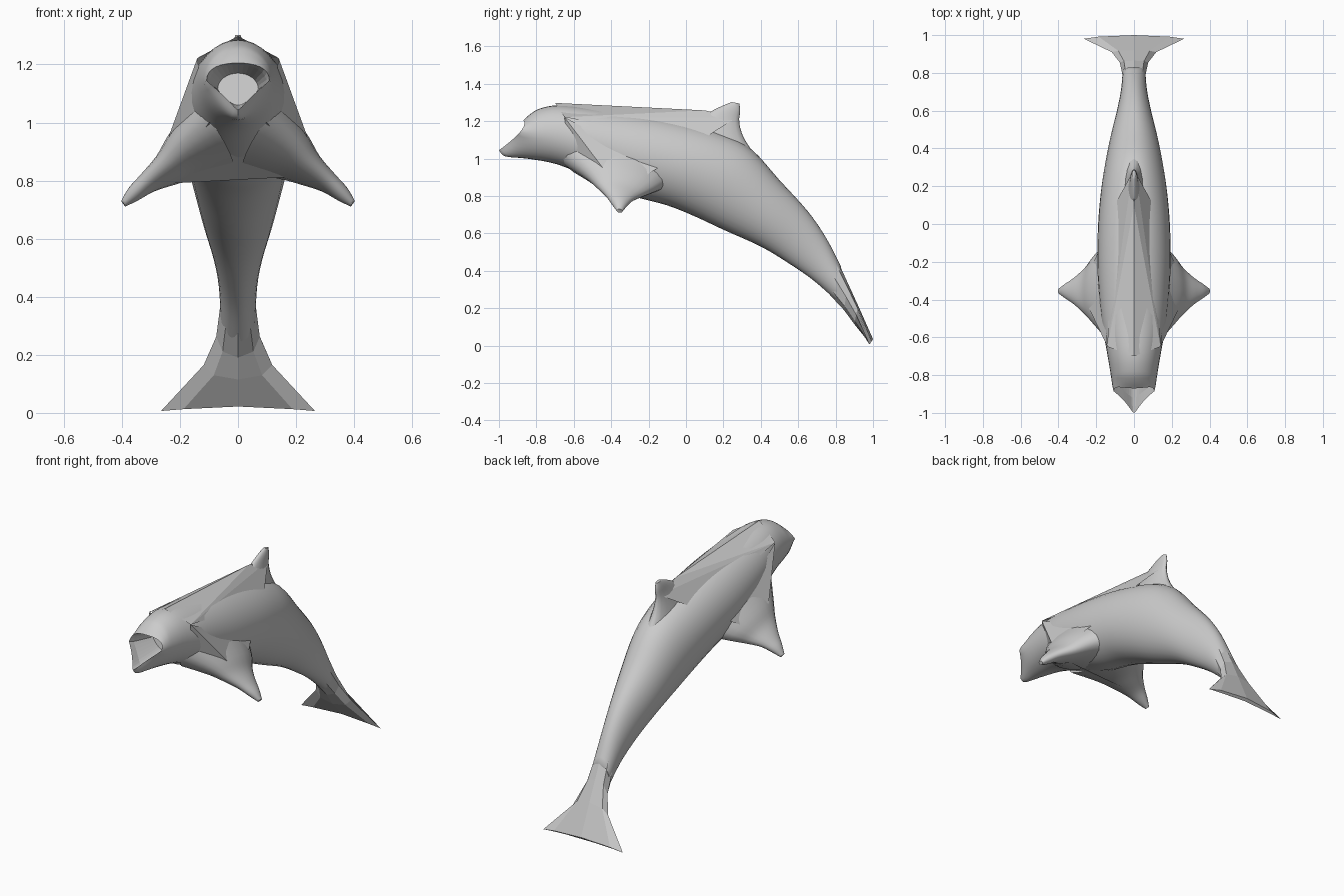
import bpy, bmesh, math
from mathutils import Vector

if "Cube" in bpy.data.objects:
    bpy.data.objects.remove(bpy.data.objects["Cube"])


def finish(name, bm, smooth=None):
    bmesh.ops.recalc_face_normals(bm, faces=bm.faces)
    me = bpy.data.meshes.new(name)
    bm.to_mesh(me)
    bm.free()
    ob = bpy.data.objects.new(name, me)
    bpy.context.collection.objects.link(ob)
    if smooth:
        bpy.ops.object.select_all(action='DESELECT')
        ob.select_set(True)
        bpy.context.view_layer.objects.active = ob
        bpy.ops.object.shade_smooth_by_angle(angle=math.radians(smooth))
    return ob


def catmull(rows, sub):
    out = []
    n = len(rows)
    for i in range(n - 1):
        a, b, c, d = (rows[max(0, min(n - 1, i + k))] for k in (-1, 0, 1, 2))
        for s in range(sub):
            t = s / sub
            out.append([0.5 * (2 * q + (r - p) * t + (2 * p - 5 * q + 4 * r - u) * t * t
                               + (3 * q - p - 3 * r + u) * t ** 3)
                        for p, q, r, u in zip(a, b, c, d)])
    return out + [list(rows[-1])]


def loft(name, sections, segs, caps=(True, True), smooth=None):
    """sections: end point, opposite end point, half-width vector, taper to 2nd end, bend of sides"""
    bm = bmesh.new()
    rings = []
    for p, q, w, vee, bend in sections:
        mid, half = (p + q) / 2, (p - q) / 2
        ring = []
        for i in range(segs):
            a = math.tau * i / segs
            c, s = math.cos(a), math.sin(a)
            ring.append(bm.verts.new(mid + half * c + w * (s * (1 - vee * max(0, -c))) + bend * s * s))
        rings.append(ring)
    for r, s in zip(rings, rings[1:]):
        for i in range(segs):
            j = (i + 1) % segs
            bm.faces.new((r[i], r[j], s[j], s[i]))
    if caps[0]:
        bm.faces.new(rings[0])
    if caps[1]:
        bm.faces.new(rings[-1])
    return finish(name, bm, smooth)


def pad(rows):
    return [list(r) + [0] * (8 - len(r)) for r in rows]


def yz_sections(rows):
    return [(Vector((0, a, b)), Vector((0, c, d)), Vector((w, 0, 0)), v, Vector((0, e, f)))
            for a, b, c, d, w, v, e, f in rows]


# Body: top y,z / bottom y,z / half width / lower narrowing / side shift y,z
body = pad([
    (-.87, 1.205, -1.0, 1.045, .108, .75, .05, .02),
    (-.83, 1.24, -.965, 1.012, .115, .55, .045, .01),
    (-.78, 1.268, -.85, 1.00, .122, .2, .01, 0),
    (-.68, 1.285, -.69, .97, .142),
    (-.50, 1.27, -.52, .90, .172),
    (-.25, 1.24, -.30, .805, .192),
    (0, 1.19, -.10, .75, .192),
    (.20, 1.13, .05, .69, .180),
    (.35, 1.05, .20, .62, .160),
    (.50, .885, .40, .53, .127),
    (.65, .72, .55, .44, .090),
    (.75, .575, .68, .35, .068),
    (.83, .42, .80, .245, .060),
])
loft("body", yz_sections(catmull(body, 4)), 32, (False, True), 50)

# Open mouth lining
mouth = [body[0]] + pad([(-.84, 1.20, -.92, 1.045, .10, .6, .03, .01),
                         (-.70, 1.17, -.72, 1.06, .07, .4)])
loft("mouth_lining", yz_sections(mouth), 32, (False, True))

# Faceted tail fluke with a shallow notch
fluke = pad([(.79, .50, .77, .27, .059),
             (.865, .335, .845, .19, .075),
             (.92, .215, .90, .115, .118),
             (1.0, .035, .985, .022, .265, 0, -.012, -.022)])
loft("tail_fluke", yz_sections(fluke), 8)

# Dorsal fin: front edge and back edge
fin = pad([(-.10, 1.12, .40, .98, .07),
           (.06, 1.20, .315, 1.10, .042),
           (.13, 1.25, .285, 1.19, .026),
           (.20, 1.285, .290, 1.255, .018),
           (.245, 1.302, .285, 1.295, .010)])
loft("dorsal_fin", yz_sections(catmull(fin, 3)), 16, smooth=60)

# Flippers: x, leading y,z, trailing y,z, half thickness
flipper = [(.09, -.66, 1.0, -.06, .89, .13),
           (.19, -.55, .92, -.15, .845, .085),
           (.25, -.485, .86, -.225, .81, .055),
           (.31, -.43, .805, -.28, .783, .037),
           (.36, -.395, .757, -.315, .75, .027),
           (.395, -.37, .722, -.34, .719, .012)]
for side, label in ((1, "left"), (-1, "right")):
    loft("flipper_" + label,
         [(Vector((side * x, a, b)), Vector((side * x, c, d)), Vector((side * .6, 0, .8)) * t, 0, Vector())
          for x, a, b, c, d, t in catmull(flipper, 4)], 20, smooth=60)


def web(name, pts, tris):
    bm = bmesh.new()
    vs = [bm.verts.new(p) for p in pts]
    for t in tris:
        bm.faces.new([vs[i] for i in t])
    finish(name, bm)


# Flat webs: head to dorsal fin, and head to flippers on each side
for s, label in ((1, "left"), (-1, "right")):
    head = (s * .14, -.65, 1.222)
    web("dorsal_web_" + label,
        [(0, -.70, 1.298), head, (0, .10, 1.258), (s * .01, .27, 1.22), (s * .125, .06, 1.085)],
        [(0, 1, 2), (1, 3, 2), (1, 4, 3)])
    web("flipper_web_" + label,
        [head, (s * .285, -.35, .825), (s * .19, -.15, .95), (s * .11, -.62, 1.0)],
        [(0, 1, 2), (0, 3, 1)])

# Flat belly plate between the flippers
web("belly_web", [(-.10, -.66, 1.0), (.10, -.66, 1.0), (.23, -.36, .815), (-.24, -.36, .79)],
    [(0, 1, 2), (0, 2, 3)])
